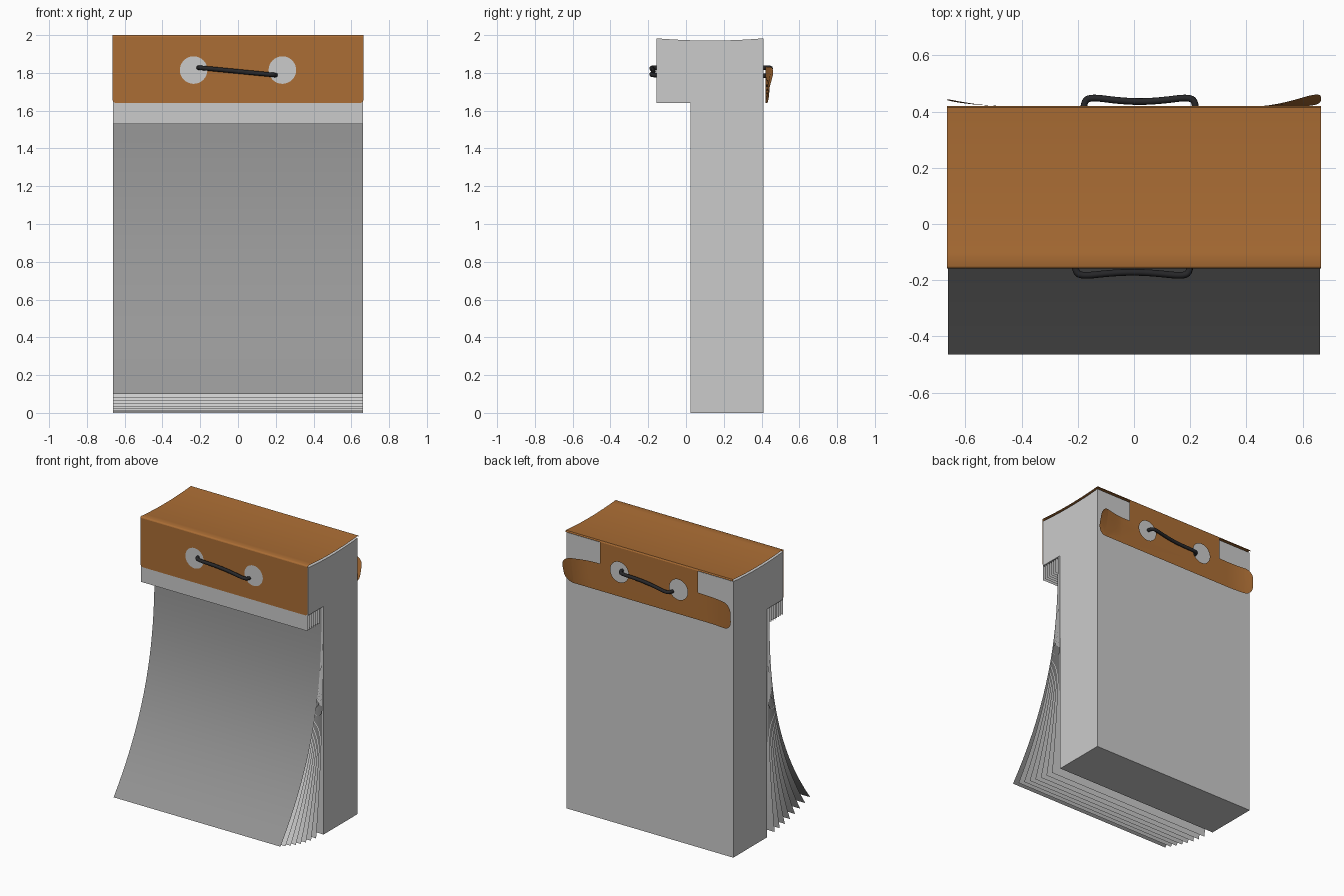
import bpy, bmesh, math

if "Cube" in bpy.data.objects:
    bpy.data.objects.remove(bpy.data.objects["Cube"])

W = 0.663


def material(name, rgb):
    m = bpy.data.materials.new(name)
    m.diffuse_color = (*rgb, 1)
    m.use_nodes = True
    m.node_tree.nodes["Principled BSDF"].inputs["Base Color"].default_value = m.diffuse_color
    return m


leather = material("leather", (0.41, 0.155, 0.035))
dark = material("dark_cord", (0.02, 0.02, 0.022))
paper = material("paper", (0.53, 0.53, 0.53))
cover = material("front_page_grey", (0.31, 0.31, 0.31))


def finish(bm, name, mat, angle=30):
    me = bpy.data.meshes.new(name)
    bm.to_mesh(me)
    bm.free()
    ob = bpy.data.objects.new(name, me)
    bpy.context.collection.objects.link(ob)
    me.materials.append(mat)
    bpy.ops.object.select_all(action='DESELECT')
    ob.select_set(True)
    bpy.context.view_layer.objects.active = ob
    bpy.ops.object.shade_smooth_by_angle(angle=math.radians(angle))
    return ob


def sweep_x(bm, profile, closed=False, w=W):
    """Stretch a (y, z) profile across the width."""
    a = [bm.verts.new((-w, y, z)) for y, z in profile]
    b = [bm.verts.new((w, y, z)) for y, z in profile]
    n = len(profile)
    for i in range(n if closed else n - 1):
        j = (i + 1) % n
        bm.faces.new((a[i], b[i], b[j], a[j]))
    if closed:
        bm.faces.new(a)
        bm.faces.new(b[::-1])
        bmesh.ops.recalc_face_normals(bm, faces=bm.faces)


def sag(top, depth, y0, y1, n=12):
    return [(y0 + (y1 - y0) * i / n, top - depth * (1 - (2 * i / n - 1) ** 2))
            for i in range(n + 1)]


# paper block with overhanging head
bm = bmesh.new()
sweep_x(bm, [(0.41, 0), (0.025, 0), (0.025, 1.64), (-0.155, 1.64)]
        + sag(1.983, 0.012, -0.155, 0.41), True)
finish(bm, "paper_block", paper)

# torn page stubs hanging below the head
bm = bmesh.new()
for i in range(8):
    y = -0.155 + 0.155 * i / 7
    sweep_x(bm, [(y, 1.53), (y, 1.64)])
bmesh.ops.reverse_faces(bm, faces=[f for f in bm.faces if f.normal.y > 0])
finish(bm, "page_stubs", paper)

# loose curling pages
PAGES = 8
for k in range(PAGES):
    f = k / (PAGES - 1)
    y0, y1, z1 = 0.02 - 0.02 * f, -0.06 - 0.405 * f, 0.005 + 0.095 * f ** 1.5
    bm = bmesh.new()
    sweep_x(bm, [(y0 + (y1 - y0) * (i / 20) ** 2.6, z1 + (1.64 - z1) * (1 - i / 20))
                 for i in range(21)][::-1])
    finish(bm, f"page_{k + 1}", cover if k == PAGES - 1 else paper)


def panel(name, outline, place):
    """Fill an (x, z) outline with two eyelet holes and bend it by place()."""
    bm = bmesh.new()
    holes = [[(cx + 0.073 * math.cos(t * math.pi / 16), 1.815 + 0.073 * math.sin(t * math.pi / 16))
              for t in range(32)] for cx in (-0.235, 0.235)]
    for loop in [outline] + holes:
        vs = [bm.verts.new((x, 0, z)) for x, z in loop]
        for i in range(len(vs)):
            bm.edges.new((vs[i - 1], vs[i]))
    bmesh.ops.triangle_fill(bm, use_beauty=True, use_dissolve=False,
                            edges=bm.edges[:], normal=(0, -1, 0))
    for i in range(10):
        for s in (-1, 1):
            bmesh.ops.bisect_plane(bm, geom=bm.verts[:] + bm.edges[:] + bm.faces[:],
                                   plane_co=(s * (0.46 + 0.02 * i), 0, 0), plane_no=(1, 0, 0))
    for v in bm.verts:
        v.co.y = place(v.co.x, v.co.z)
    return finish(bm, name, leather)


def corner(cx, cz, r, a0):
    return [(cx + r * math.cos(math.radians(a0 + 15 * i)), cz + r * math.sin(math.radians(a0 + 15 * i)))
            for i in range(7)]


# leather front flap
panel("leather_front",
      corner(-0.642, 1.663, 0.023, 180) + corner(0.642, 1.663, 0.023, 270)
      + [(0.665, 1.99), (-0.665, 1.99)], lambda x, z: -0.158)


# leather back flap with two curled arms
def curl(x, z):
    h = max(0, (z - 1.64) / 0.19)
    t = max(0, (abs(x) - 0.45) / 0.21)
    return 0.42 + (0.05 * h * t ** 1.5 if x > 0 else (0.018 + 0.007 * h) * t ** 2)


panel("leather_back",
      corner(-0.60, 1.705, 0.065, 180) + corner(0.60, 1.705, 0.065, 270)
      + corner(0.60, 1.765, 0.065, 0) + [(0.39, 1.835), (0.39, 1.99), (-0.39, 1.99), (-0.39, 1.835)]
      + corner(-0.60, 1.765, 0.065, 90), curl)

# leather top, slightly sagging between the folds
bm = bmesh.new()
sweep_x(bm, [(-0.158, 1.99), (-0.156, 1.997)] + sag(2.0, 0.012, -0.15, 0.415)
        + [(0.42, 1.99)], w=0.665)
finish(bm, "leather_top", leather, 60)


# cord loops through the eyelets
def cord(name, x0, z0, x1, z1, y, s):
    cu = bpy.data.curves.new(name, 'CURVE')
    cu.dimensions = '3D'
    cu.bevel_depth, cu.bevel_resolution, cu.resolution_u = 0.012, 2, 6
    cu.use_fill_caps = True
    pts = [(0, -0.02), (0.0, 0.012), (0.06, 0.028), (0.3, 0.017), (0.5, 0.013),
           (0.7, 0.017), (0.94, 0.028), (1, 0.012), (1.0, -0.02)]
    sp = cu.splines.new('NURBS')
    sp.points.add(len(pts) - 1)
    for p, (t, d) in zip(sp.points, pts):
        p.co = (x0 + (x1 - x0) * t, y + s * d, z0 + (z1 - z0) * t, 1)
    sp.use_endpoint_u, sp.order_u = True, 3
    ob = bpy.data.objects.new(name, cu)
    bpy.context.collection.objects.link(ob)
    cu.materials.append(dark)


cord("front_cord", -0.21, 1.828, 0.2, 1.788, -0.158, -1)
cord("back_cord", 0.22, 1.828, -0.18, 1.785, 0.42, 1.15)
